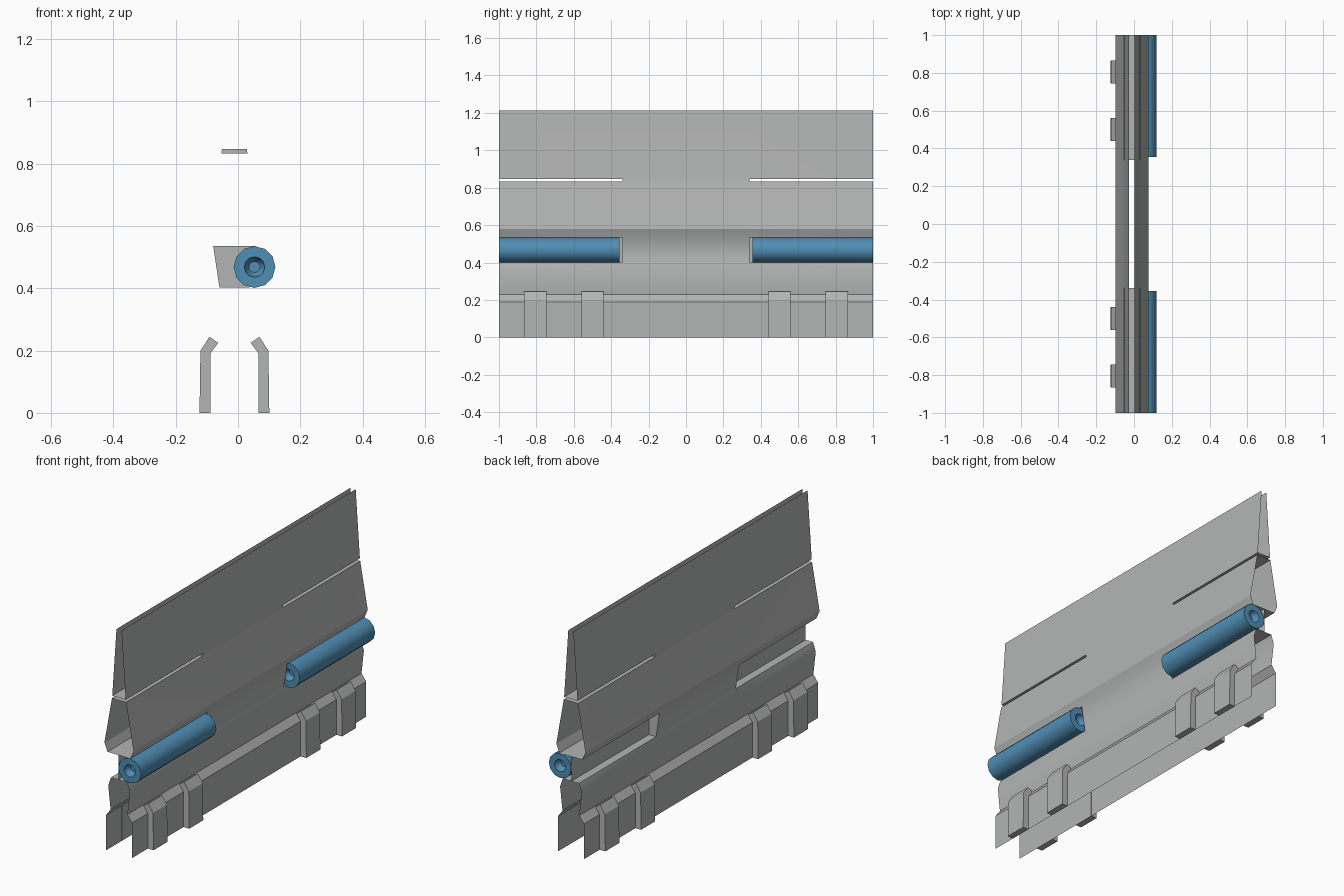
import bpy, bmesh, math

if "Cube" in bpy.data.objects:
    bpy.data.objects.remove(bpy.data.objects["Cube"])

C = -0.0115          # centre line of the body (the rods push it off zero)
NOTCH = 0.34         # slots run from here to both ends


def material(name, rgb):
    m = bpy.data.materials.new(name)
    m.diffuse_color = (*rgb, 1)
    m.use_nodes = True
    m.node_tree.nodes["Principled BSDF"].inputs["Base Color"].default_value = m.diffuse_color
    return m


GREY = material("light_grey", (0.45, 0.46, 0.455))
BLUE = material("steel_blue", (0.08, 0.27, 0.46))


def finish(bm, name, mat, angle=30):
    me = bpy.data.meshes.new(name)
    bm.to_mesh(me)
    bm.free()
    ob = bpy.data.objects.new(name, me)
    bpy.context.collection.objects.link(ob)
    me.materials.append(mat)
    bpy.ops.object.select_all(action='DESELECT')
    ob.select_set(True)
    bpy.context.view_layer.objects.active = ob
    bpy.ops.object.shade_smooth_by_angle(angle=math.radians(angle))
    return ob


def face(bm, pts, normal):
    f = bm.faces.new([bm.verts.new(p) for p in pts])
    f.normal_update()
    if f.normal.dot(normal) < 0:
        f.normal_flip()


# Body: two open folded sheets, (half width, z) from top to bottom
profile = [(0.015, 1.213), (0.04, 0.846), (0.042, 0.832), (0.087, 0.58),
           (0.068, 0.535), (0.048, 0.402), (0.064, 0.355), (0.05, 0.228),
           (0.078, 0.19), (0.078, 0)]
slots = (1, 4)       # profile bands that are open towards both ends
bm = bmesh.new()
ys = (-1, -NOTCH, NOTCH, 1)
for i, ((w0, z0), (w1, z1)) in enumerate(zip(profile, profile[1:])):
    for j in range(3):
        if i in slots and j != 1:
            continue
        for s in (-1, 1):
            a, b = C + s * w0, C + s * w1
            face(bm, [(a, ys[j], z0), (a, ys[j + 1], z0),
                      (b, ys[j + 1], z1), (b, ys[j], z1)], (s, 0, 0))

# Floor, ceiling and end wall of each slot
for i in slots:
    (w0, z0), (w1, z1) = profile[i], profile[i + 1]
    for s in (-1, 1):
        for w, z, n in ((w0, z0, -1), (w1, z1, 1)):
            face(bm, [(C - w, s * NOTCH, z), (C + w, s * NOTCH, z),
                      (C + w, s, z), (C - w, s, z)], (0, 0, n))
        face(bm, [(C - w0, s * NOTCH, z0), (C + w0, s * NOTCH, z0),
                  (C + w1, s * NOTCH, z1), (C - w1, s * NOTCH, z1)], (0, s, 0))
bmesh.ops.remove_doubles(bm, verts=bm.verts[:], dist=0.0005)
finish(bm, "folded_body", GREY)

# Thin webs inside the rod slots
bm = bmesh.new()
for s in (-1, 1):
    face(bm, [(C - 0.004, s * NOTCH, 0.535), (C - 0.004, s, 0.535),
              (C - 0.004, s, 0.402), (C - 0.004, s * NOTCH, 0.402)], (-1, 0, 0))
finish(bm, "slot_webs", GREY)

# Bent clips along the bottom flanges
clip = [(0.112, 0), (0.109, 0.2), (0.08, 0.244), (0.052, 0.225),
        (0.0775, 0.19), (0.0775, 0)]
for side, label in ((-1, "left"), (1, "right")):
    for n, y in enumerate((-0.805, -0.5, 0.5, 0.805)):
        bm = bmesh.new()
        base = bm.faces.new([bm.verts.new((C + side * w, y - 0.06, z)) for w, z in clip])
        ext = bmesh.ops.extrude_face_region(bm, geom=[base], use_keep_orig=True)
        for v in ext["geom"]:
            if isinstance(v, bmesh.types.BMVert):
                v.co.y += 0.12
        bmesh.ops.recalc_face_normals(bm, faces=bm.faces[:])
        finish(bm, f"{label}_clip_{n + 1}", GREY)

# Rods with a rounded recess in each end
N, RX, RZ = 12, 0.053, 0.468
for label, y0, y1 in (("front", -1, -0.356), ("back", 0.356, 1)):
    recess = [(0.033 * math.cos(t), 0.04 * math.sin(t)) for t in (0, 0.5, 1.0)]
    rings = [(r, y0 + d) for r, d in reversed(recess)] + [(0.067, y0), (0.067, y1)]
    rings += [(r, y1 - d) for r, d in recess]
    bm = bmesh.new()
    loops = [[bm.verts.new((RX + r * math.cos(2 * math.pi * k / N), y,
                            RZ + r * math.sin(2 * math.pi * k / N)))
              for k in range(N)] for r, y in rings]
    for a, b in zip(loops, loops[1:]):
        for k in range(N):
            bm.faces.new((a[k], a[(k + 1) % N], b[(k + 1) % N], b[k]))
    bm.faces.new(loops[0])
    bm.faces.new(loops[-1])
    bmesh.ops.recalc_face_normals(bm, faces=bm.faces[:])
    finish(bm, f"{label}_rod", BLUE, 40)
